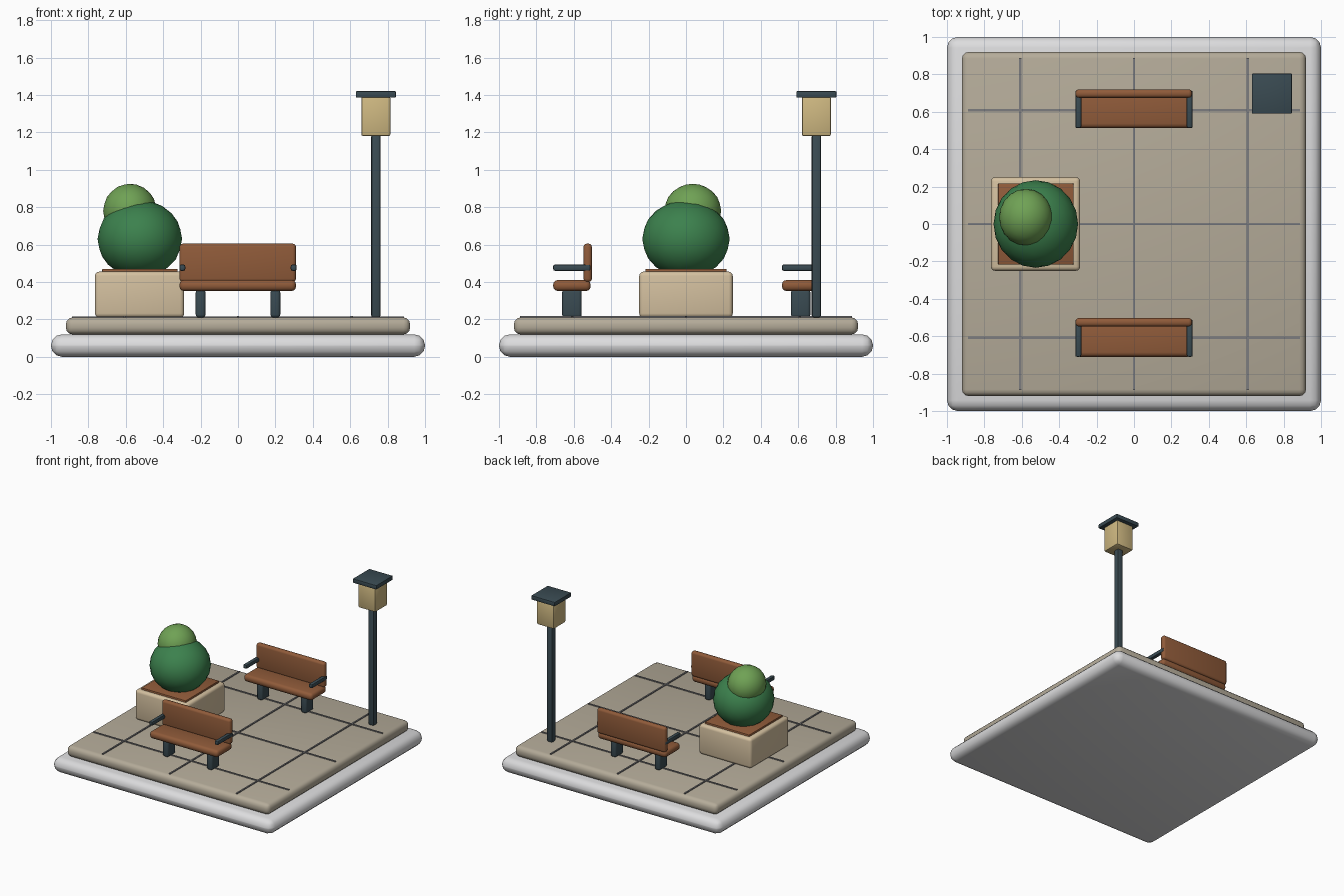
import bpy
from mathutils import Vector

cube = bpy.data.objects.get("Cube")
if cube:
    bpy.data.objects.remove(cube, do_unlink=True)


def material(name, r, g, b):
    m = bpy.data.materials.new(name)
    m.use_nodes = True
    m.diffuse_color = (r, g, b, 1)
    m.node_tree.nodes["Principled BSDF"].inputs["Base Color"].default_value = (r, g, b, 1)
    return m


concrete = material("pale concrete", 0.72, 0.72, 0.73)
paving = material("paving stone", 0.46, 0.41, 0.32)
joint = material("joint grey", 0.20, 0.20, 0.21)
stone = material("planter stone", 0.66, 0.53, 0.35)
wood = material("brown wood", 0.28, 0.105, 0.042)
metal = material("dark metal", 0.042, 0.07, 0.085)
glow = material("lantern cream", 0.62, 0.48, 0.22)
leaf_dark = material("dark leaf", 0.045, 0.22, 0.075)
leaf_light = material("light leaf", 0.16, 0.36, 0.09)


def smooth(obj, angle):
    bpy.ops.object.select_all(action="DESELECT")
    obj.select_set(True)
    bpy.context.view_layer.objects.active = obj
    bpy.ops.object.shade_smooth_by_angle(angle=angle)


def box(name, low, high, mat, bevel=0.0, segments=3):
    """Rounded box between two opposite corners."""
    low, high = Vector(low), Vector(high)
    bpy.ops.mesh.primitive_cube_add(size=1, location=(low + high) / 2)
    obj = bpy.context.object
    obj.name = name
    obj.scale = high - low
    bpy.ops.object.transform_apply(location=False, rotation=False, scale=True)
    obj.data.materials.append(mat)
    if bevel:
        mod = obj.modifiers.new("rounding", "BEVEL")
        mod.width = bevel
        mod.segments = segments
        bpy.ops.object.modifier_apply(modifier=mod.name)
        smooth(obj, 0.6)
    return obj


def foliage(name, centre, radii, mat):
    bpy.ops.mesh.primitive_ico_sphere_add(subdivisions=3, radius=1, location=centre)
    obj = bpy.context.object
    obj.name = name
    obj.scale = radii
    bpy.ops.object.transform_apply(location=False, rotation=False, scale=True)
    obj.data.materials.append(mat)
    smooth(obj, 0.8)


# Ground slab and paving
GROUND = 0.21
box("base_slab", (-1, -1, 0), (1, 1, 0.12), concrete, 0.058)
box("paving_slab", (-0.92, -0.92, 0.12), (0.92, 0.92, GROUND), paving, 0.035)
for i in (-1, 0, 1):
    p = i * 0.608
    box(f"joint_lengthwise_{i + 2}", (p - 0.006, -0.888, 0.2), (p + 0.006, 0.888, 0.217), joint)
    box(f"joint_crosswise_{i + 2}", (-0.888, p - 0.006, 0.2), (0.888, p + 0.006, 0.216), joint)

# Planter with bush
box("planter", (-0.765, -0.25, GROUND), (-0.288, 0.25, 0.455), stone, 0.022)
box("planter_soil", (-0.727, -0.217, 0.43), (-0.323, 0.217, 0.47), wood, 0.006, 2)
foliage("bush_lower", (-0.525, 0, 0.63), (0.226, 0.234, 0.208), leaf_dark)
foliage("bush_upper", (-0.578, 0.036, 0.78), (0.143, 0.152, 0.145), leaf_light)


# Benches, both facing the front
def bench(prefix, y):
    box(prefix + "_seat", (-0.313, y - 0.1, 0.352), (0.31, y + 0.1, 0.41), wood, 0.024)
    box(prefix + "_backrest", (-0.313, y + 0.062, 0.4), (0.31, y + 0.107, 0.605), wood, 0.018)
    for side, s in (("right", -1), ("left", 1)):
        leg, arm = s * 0.2, s * 0.298
        box(f"{prefix}_{side}_leg", (leg - 0.026, y - 0.052, GROUND),
            (leg + 0.026, y + 0.052, 0.36), metal, 0.016)
        box(f"{prefix}_{side}_armrest", (arm - 0.016, y - 0.1, 0.46),
            (arm + 0.016, y + 0.1, 0.493), metal, 0.009, 2)


bench("front_bench", -0.61)
bench("rear_bench", 0.613)


# Street lamp
def lamp_part(name, half, bottom, top, mat, bevel):
    x, y = 0.737, 0.697
    box(name, (x - half, y - half, bottom), (x + half, y + half, top), mat, bevel, 2)


lamp_part("lamp_post", 0.025, GROUND, 1.19, metal, 0.012)
lamp_part("lamp_lantern", 0.078, 1.18, 1.39, glow, 0.01)
lamp_part("lamp_cap", 0.107, 1.386, 1.42, metal, 0.004)
